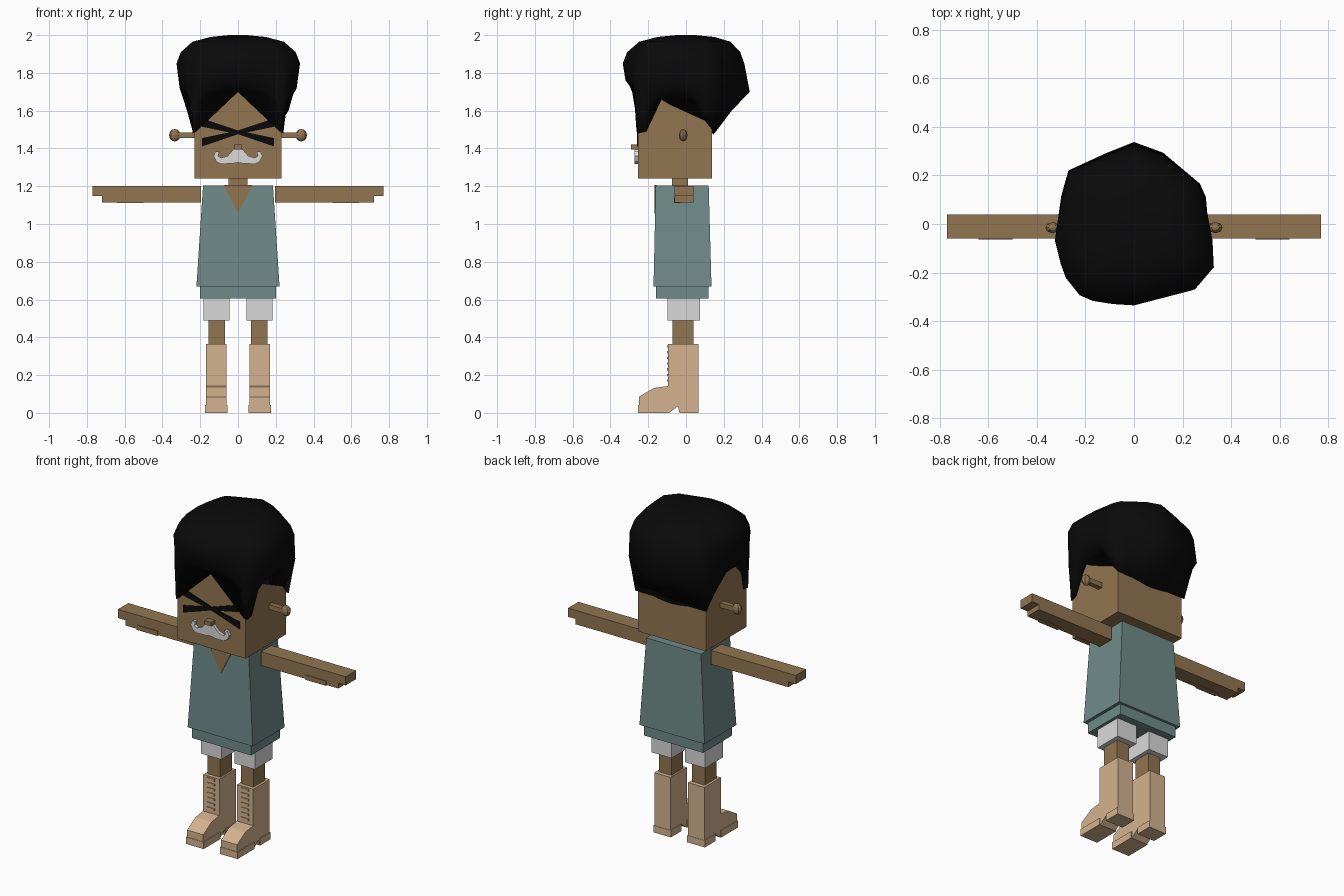
import bpy, bmesh, math
from mathutils import Vector

cube = bpy.data.objects.get("Cube")
if cube:
    bpy.data.objects.remove(cube, do_unlink=True)


def material(name, r, g, b):
    m = bpy.data.materials.new(name)
    m.use_nodes = True
    m.diffuse_color = (r, g, b, 1)
    bsdf = m.node_tree.nodes["Principled BSDF"]
    bsdf.inputs["Base Color"].default_value = (r, g, b, 1)
    bsdf.inputs["Roughness"].default_value = 0.9
    return m


SKIN = material("brown skin", 0.29, 0.18, 0.082)
TEAL = material("teal cloth", 0.16, 0.26, 0.25)
WHITE = material("white", 0.7, 0.7, 0.7)
TAN = material("tan leather", 0.66, 0.45, 0.275)
BLACK = material("black", 0.003, 0.003, 0.003)


def finish(name, bm, mat):
    bmesh.ops.recalc_face_normals(bm, faces=bm.faces)
    mesh = bpy.data.meshes.new(name)
    bm.to_mesh(mesh)
    bm.free()
    mesh.materials.append(mat)
    ob = bpy.data.objects.new(name, mesh)
    bpy.context.collection.objects.link(ob)
    return ob


def loft(name, rings, mat):
    """Skin a stack of equal-length rings and cap both ends."""
    bm = bmesh.new()
    loops = [[bm.verts.new(p) for p in ring] for ring in rings]
    n = len(loops[0])
    for a, b in zip(loops, loops[1:]):
        for i in range(n):
            j = (i + 1) % n
            bm.faces.new((a[i], a[j], b[j], b[i]))
    bm.faces.new(loops[0][::-1])
    bm.faces.new(loops[-1])
    return finish(name, bm, mat)


def rect(x0, x1, y0, y1, z):
    return [(x0, y0, z), (x1, y0, z), (x1, y1, z), (x0, y1, z)]


def box(name, x0, x1, y0, y1, z0, z1, mat):
    return loft(name, [rect(x0, x1, y0, y1, z0), rect(x0, x1, y0, y1, z1)], mat)


def prism_y(name, profile, y0, y1, mat):
    return loft(name, [[(x, y, z) for x, z in profile] for y in (y0, y1)], mat)


def prism_x(name, profile, x0, x1, mat):
    return loft(name, [[(x, y, z) for y, z in profile] for x in (x0, x1)], mat)


# Head, neck and nose
box("head", -0.23, 0.23, -0.254, 0.137, 1.24, 1.72, SKIN)
box("neck", -0.05, 0.05, -0.075, 0.01, 1.19, 1.25, SKIN)
box("nose", -0.022, 0.022, -0.29, -0.25, 1.395, 1.42, SKIN)

# Tunic with narrower hem and open neckline
loft("tunic", [rect(-0.22, 0.22, -0.172, 0.135, 0.67),
               rect(-0.185, 0.185, -0.16, 0.12, 1.205)], TEAL)
box("tunic_hem", -0.2, 0.2, -0.16, 0.12, 0.605, 0.68, TEAL)
prism_y("neckline", [(-0.075, 1.206), (0, 1.055), (0.075, 1.206)], -0.167, -0.155, SKIN)

# Crossed eye strips, tapering to the middle
for side in (-1, 1):
    for up in (-1, 1):
        prism_y("eye_strip",
                [(0, 1.495), (side * 0.19, 1.485 + up * 0.052 + 0.022),
                 (side * 0.19, 1.485 + up * 0.052 - 0.022), (0, 1.475)],
                -0.259, -0.25, BLACK)

# Moustache with curled tips
half = [(0.025, 1.395), (0.055, 1.36), (0.09, 1.35), (0.105, 1.36), (0.098, 1.385),
        (0.118, 1.385), (0.13, 1.36), (0.115, 1.33), (0.09, 1.318), (0.03, 1.32)]
prism_y("moustache", [(0, 1.4)] + half + [(0, 1.325)] + [(-x, z) for x, z in half[::-1]],
        -0.272, -0.25, WHITE)

# Boot profiles in the side plane
boot = [(0.065, 0), (0.065, 0.365), (-0.095, 0.365), (-0.095, 0.142), (-0.17, 0.132),
        (-0.25, 0.085), (-0.25, 0), (-0.09, 0), (-0.042, 0.035), (-0.035, 0)]

for s, label in ((1, "left"), (-1, "right")):
    def span(a, b):
        return sorted((s * a, s * b))

    # Arm with stepped fingertips and a thin thumb
    prism_y(label + "_arm",
            [(s * x, z) for x, z in ((0.197, 1.115), (0.72, 1.115), (0.72, 1.147),
                                     (0.77, 1.147), (0.77, 1.2), (0.197, 1.2))],
            -0.06, 0.04, SKIN)
    box(label + "_thumb", *span(0.5, 0.64), -0.064, -0.03, 1.111, 1.14, SKIN)

    # Ear stalk and knob
    box(label + "_ear_stalk", *span(0.22, 0.32), -0.03, 0, 1.455, 1.485, SKIN)
    bm = bmesh.new()
    bmesh.ops.create_uvsphere(bm, u_segments=8, v_segments=6, radius=1)
    bmesh.ops.scale(bm, vec=(0.03, 0.023, 0.033), verts=bm.verts)
    bmesh.ops.translate(bm, vec=(s * 0.335, -0.015, 1.47), verts=bm.verts)
    finish(label + "_ear_knob", bm, SKIN)

    # Leg, shorts and boot
    box(label + "_shorts", *span(0.045, 0.182), -0.097, 0.075, 0.49, 0.62, WHITE)
    box(label + "_leg", *span(0.07, 0.155), -0.072, 0.04, 0.35, 0.5, SKIN)
    prism_x(label + "_boot", boot, *span(0.06, 0.169), TAN)
    box(label + "_heel_trim", *span(0.055, 0.174), -0.035, 0.067, 0, 0.042, TAN)
    box(label + "_sole_trim", *span(0.055, 0.174), -0.253, -0.09, 0, 0.042, TAN)
    for k in range(7):
        z = 0.165 + k * 0.03
        box(label + "_boot_lace", *span(0.09, 0.14), -0.101, -0.09, z, z + 0.012, TAN)

# Hair: hairline on the head, swelling to an irregular crown
line = [(0.07, -0.262, 1.7), (0.14, -0.262, 1.69), (0.2, -0.262, 1.65),
        (0.222, -0.262, 1.49), (0.24, -0.257, 1.48), (0.24, -0.21, 1.49),
        (0.24, -0.19, 1.6), (0.24, -0.13, 1.66), (0.24, -0.05, 1.665),
        (0.24, 0.03, 1.66), (0.24, 0.09, 1.56), (0.24, 0.147, 1.49),
        (0.18, 0.147, 1.49), (0.12, 0.147, 1.49), (0.06, 0.147, 1.48)]
line = ([(0, -0.262, 1.7)] + line + [(0, 0.147, 1.475)]
        + [(-x, y, z) for x, y, z in line[::-1]])
crown = [(-0.01, 0.34), (0.1, 0.31), (0.29, 0.15), (0.315, 0), (0.335, -0.17),
         (0.25, -0.27), (-0.02, -0.34), (-0.21, -0.31), (-0.29, -0.21),
         (-0.33, -0.05), (-0.31, 0.08), (-0.27, 0.22)]


def crown_point(x, y):
    """Where the ray from the centre through (x, y) meets the crown outline."""
    d = Vector((x, y))
    for a, b in zip(crown, crown[1:] + crown[:1]):
        a, e = Vector(a), Vector(b) - Vector(a)
        det = d.x * e.y - d.y * e.x
        t = (a.x * e.y - a.y * e.x) / det
        u = (a.x * d.y - a.y * d.x) / det
        if t > 0 and -1e-6 <= u <= 1 + 1e-6:
            return d * t
    return d


def hair_ring(z, front, back, lift, scale=1.0):
    ring = []
    for x, y, h in line:
        w = min(1, max(0, (y + 0.05) / 0.15))
        f = front + (back - front) * w
        p = Vector((x, y)).lerp(crown_point(x, y), f) * scale
        ring.append((p.x, p.y, max(z, h + lift)))
    return ring


rings = [line, hair_ring(1.6, 0.4, 0.5, 0.02), hair_ring(1.7, 0.8, 1, 0.06),
         hair_ring(1.85, 1, 0.85, 0), hair_ring(1.91, 1, 0.85, 0, 0.93),
         hair_ring(1.965, 1, 0.9, 0, 0.74), hair_ring(1.99, 1, 1, 0, 0.45),
         hair_ring(2.0, 1, 1, 0, 0.15)]
hair = loft("hair", rings, BLACK)
for p in hair.data.polygons:
    p.use_smooth = True
